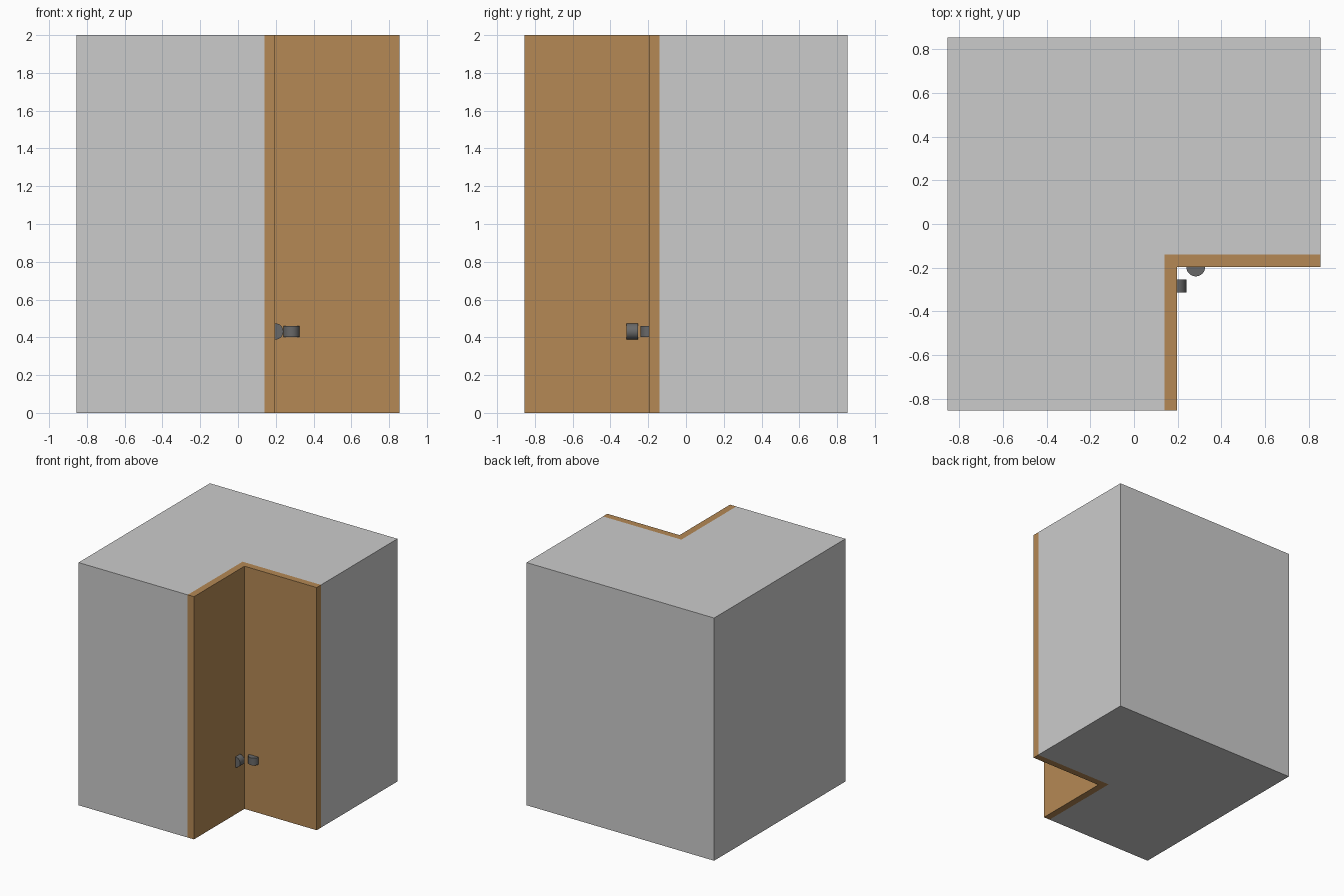
import bpy, bmesh, math
from mathutils import Matrix

if "Cube" in bpy.data.objects:
    bpy.data.objects.remove(bpy.data.objects["Cube"])

H = 2.0        # height
S = 0.855      # half width of the cabinet
IN, OUT = 0.14, 0.197   # back and front faces of the door panels from the centre


def material(name, color):
    m = bpy.data.materials.new(name)
    m.diffuse_color = color
    m.use_nodes = True
    m.node_tree.nodes["Principled BSDF"].inputs["Base Color"].default_value = m.diffuse_color
    return m


def add_object(name, bm, mat=None):
    bmesh.ops.recalc_face_normals(bm, faces=bm.faces)
    me = bpy.data.meshes.new(name)
    bm.to_mesh(me)
    bm.free()
    ob = bpy.data.objects.new(name, me)
    bpy.context.collection.objects.link(ob)
    if mat:
        me.materials.append(mat)
    return ob


def prism(name, outline, mat=None):
    bm = bmesh.new()
    face = bm.faces.new([bm.verts.new((x, y, 0)) for x, y in outline])
    top = bmesh.ops.extrude_face_region(bm, geom=[face])["geom"]
    bmesh.ops.translate(bm, vec=(0, 0, H),
                        verts=[v for v in top if isinstance(v, bmesh.types.BMVert)])
    return add_object(name, bm, mat)


def knob(name, centre, rotation):
    bm = bmesh.new()
    bmesh.ops.create_cone(bm, cap_ends=True, segments=32, radius1=0.043,
                          radius2=0.043, depth=0.06,
                          matrix=Matrix.Translation(centre) @ rotation)
    ob = add_object(name, bm, metal)
    bpy.ops.object.select_all(action='DESELECT')
    ob.select_set(True)
    bpy.context.view_layer.objects.active = ob
    bpy.ops.object.shade_smooth_by_angle(angle=math.radians(30))


wood = material("wood", (0.46, 0.25, 0.09, 1))
metal = material("dark_metal", (0.14, 0.14, 0.14, 1))

# L-shaped corner cabinet body
prism("cabinet_body", [(-S, -S), (IN, -S), (IN, -IN), (S, -IN), (S, S), (-S, S)])

# Folding corner door lining the notch
prism("corner_door", [(IN, -S), (OUT, -S), (OUT, -OUT), (S, -OUT), (S, -IN), (IN, -IN)], wood)

# Round knobs half sunk into each door leaf
knob("right_knob", (0.283, -OUT, 0.431), Matrix.Identity(4))
knob("left_knob", (OUT, -0.285, 0.431), Matrix.Rotation(math.pi / 2, 4, 'X'))
